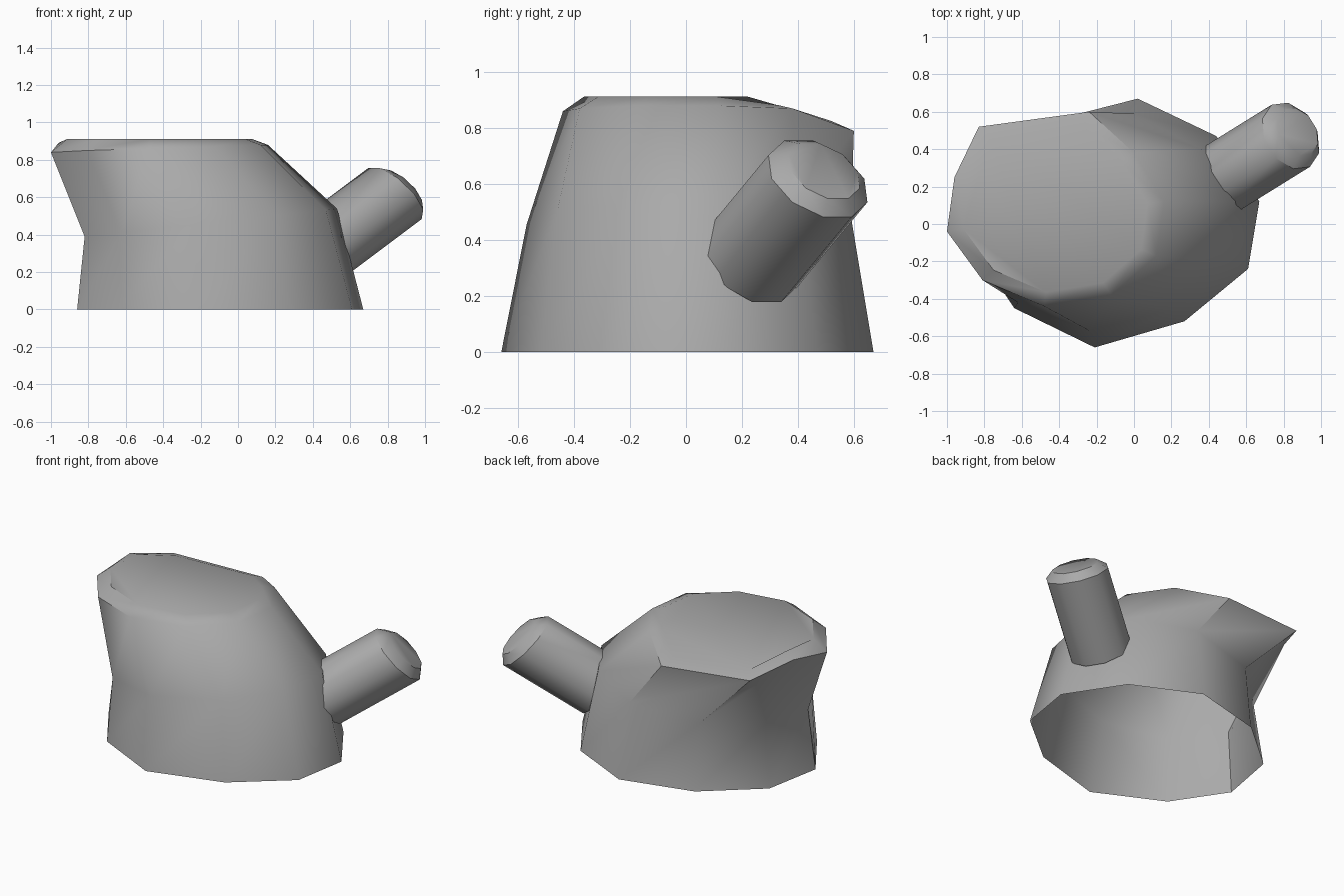
import bpy, bmesh, math
from mathutils import Vector

cube = bpy.data.objects.get("Cube")
if cube:
    bpy.data.objects.remove(cube, do_unlink=True)

grey = bpy.data.materials.new("plain_grey")
grey.use_nodes = True
colour = (0.4, 0.4, 0.4, 1)
grey.diffuse_color = colour
grey.node_tree.nodes["Principled BSDF"].inputs["Base Color"].default_value = colour


def loft(name, rings, cap_start=False):
    """Skin a list of closed rings, close the last one, and smooth it."""
    bm = bmesh.new()
    loops = [[bm.verts.new(p) for p in ring] for ring in rings]
    n = len(loops[0])
    for low, high in zip(loops, loops[1:]):
        for i in range(n):
            j = (i + 1) % n
            bm.faces.new((low[i], low[j], high[j], high[i]))
    bm.faces.new(loops[-1])
    if cap_start:
        bm.faces.new(loops[0][::-1])
    mesh = bpy.data.meshes.new(name)
    bm.to_mesh(mesh)
    bm.free()
    mesh.materials.append(grey)
    obj = bpy.data.objects.new(name, mesh)
    bpy.context.collection.objects.link(obj)
    bpy.ops.object.select_all(action="DESELECT")
    obj.select_set(True)
    bpy.context.view_layer.objects.active = obj
    bpy.ops.object.shade_smooth_by_angle(angle=math.radians(42))
    return obj


# Trunk: open foot, tilted waist, slanted rim and a slightly raised top
foot = [(.67, .12), (.44, .47), (.02, .67), (-.45, .55), (-.79, .26),
        (-.86, -.12), (-.64, -.45), (-.21, -.66), (.27, -.52), (.61, -.24)]
waist = [(.53, .12), (.36, .40), (0, .59), (-.45, .50), (-.74, .23),
         (-.82, -.10), (-.62, -.42), (-.24, -.57), (.20, -.46), (.47, -.20)]
rim = [(.16, .12, .88), (0, .38, .87), (-.24, .60, .79), (-.83, .52, .82), (-.96, .25, .89),
       (-1, -.04, .84), (-.81, -.30, .85), (-.48, -.44, .86), (-.12, -.38, .87), (.12, -.17, .88)]
middle = Vector((-.42, .06))
crown = []
for x, y, z in rim:
    p = middle.lerp(Vector((x, y)), .85)
    crown.append((p.x, p.y, min(.912, .912 - .3 * (p.y - .23))))
loft("trunk", [
    [(x, y, 0) for x, y in foot],
    [(x, y, .48 + .11 * x) for x, y in waist],
    rim,
    crown,
])

# Branch stub: ten-sided, rising outwards, with a softened end
axis = Vector((1, .62, .75)).normalized()
side = axis.cross(Vector((0, 0, 1))).normalized()
up = side.cross(axis)
tip = Vector((.86, .485, .635))


def branch_ring(along, radius, slant):
    ring = []
    for i in range(10):
        a = math.tau * i / 10
        lift = radius * math.sin(a)
        ring.append(tip + axis * (along - slant * lift)
                    + side * radius * math.cos(a) + up * lift)
    return ring


loft("branch_stub", [
    branch_ring(-.56, .195, 0),
    branch_ring(-.03, .195, .2),
    branch_ring(.02, .14, .2),
], cap_start=True)
